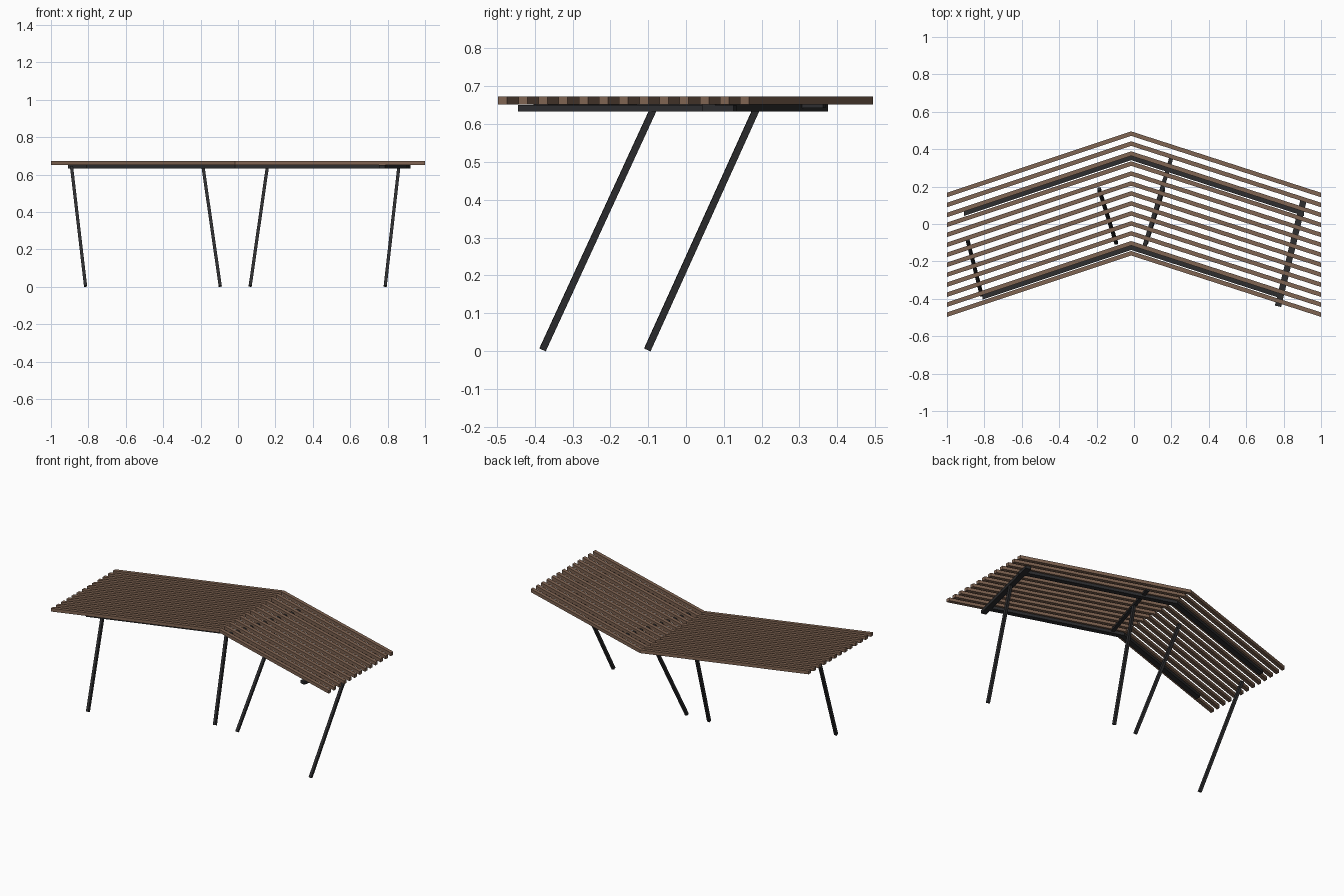
import bpy
import bmesh
from mathutils import Vector

cube = bpy.data.objects.get("Cube")
if cube:
    bpy.data.objects.remove(cube, do_unlink=True)


def make_material(name, color):
    mat = bpy.data.materials.new(name)
    mat.use_nodes = True
    mat.diffuse_color = color
    mat.node_tree.nodes["Principled BSDF"].inputs["Base Color"].default_value = color
    return mat


wood = make_material("brown wood", (0.216, 0.128, 0.085, 1))
metal = make_material("dark metal", (0.026, 0.026, 0.028, 1))

APEX_X = -0.015   # where the slats bend
SLOPE = 0.328     # drop in y from the bend to each end


def finish(bm, name, mat):
    bmesh.ops.recalc_face_normals(bm, faces=bm.faces)
    mesh = bpy.data.meshes.new(name)
    bm.to_mesh(mesh)
    bm.free()
    mesh.materials.append(mat)
    obj = bpy.data.objects.new(name, mesh)
    bpy.context.collection.objects.link(obj)


def sweep(name, mat, rings):
    """Join four-cornered sections into a closed bar."""
    bm = bmesh.new()
    loops = [[bm.verts.new(p) for p in ring] for ring in rings]
    for a, b in zip(loops, loops[1:]):
        for i in range(4):
            j = (i + 1) % 4
            bm.faces.new((a[i], a[j], b[j], b[i]))
    bm.faces.new(loops[0])
    bm.faces.new(loops[-1])
    finish(bm, name, mat)


def chevron(name, mat, apex_y, x_left, x_right, width, z0, z1):
    """Bar bent in plan, with ends cut square to x."""
    rings = []
    for x in (x_left, APEX_X, x_right):
        half = 1 - APEX_X if x > APEX_X else 1 + APEX_X
        y = apex_y - SLOPE * abs(x - APEX_X) / half
        h = width / 2
        rings.append([(x, y - h, z0), (x, y + h, z0), (x, y + h, z1), (x, y - h, z1)])
    sweep(name, mat, rings)


def bar(name, mat, start, end, width, height):
    """Straight rectangular bar between two points."""
    a, b = Vector(start), Vector(end)
    d = (b - a).normalized()
    ref = Vector((0, 0, 1)) if abs(d.z) < 0.5 else Vector((0, 1, 0))
    side = d.cross(ref).normalized()
    up = side.cross(d)
    s, u = side * width / 2, up * height / 2
    sweep(name, mat, [[p - s - u, p + s - u, p + s + u, p - s + u] for p in (a, b)])


# Thirteen bent slats
for i in range(13):
    chevron(f"slat_{i + 1}", wood, 0.483 - i * 0.0533, -1, 1, 0.024, 0.652, 0.673)

# Bent rails beneath the slats
chevron("back_rail", metal, 0.358, -0.91, 0.91, 0.034, 0.633, 0.652)
chevron("front_rail", metal, -0.122, -0.81, 0.79, 0.034, 0.633, 0.652)

# Cross beams under the left half
bar("outer_cross_beam", metal, (0.77, -0.44, 0.642), (0.907, 0.13, 0.642), 0.034, 0.018)
bar("inner_cross_beam", metal, (0.045, -0.155, 0.651), (0.203, 0.365, 0.651), 0.022, 0.016)

# Leaning legs
legs = {
    "right_outer_leg": ((-0.89, -0.085, 0.642), (-0.815, -0.379, 0.004)),
    "right_inner_leg": ((-0.187, 0.187, 0.642), (-0.095, -0.102, 0.004)),
    "left_inner_leg": ((0.157, 0.187, 0.642), (0.065, -0.102, 0.004)),
    "left_outer_leg": ((0.86, -0.085, 0.642), (0.787, -0.379, 0.004)),
}
for name, (top, foot) in legs.items():
    bar(name, metal, top, foot, 0.017, 0.018)
